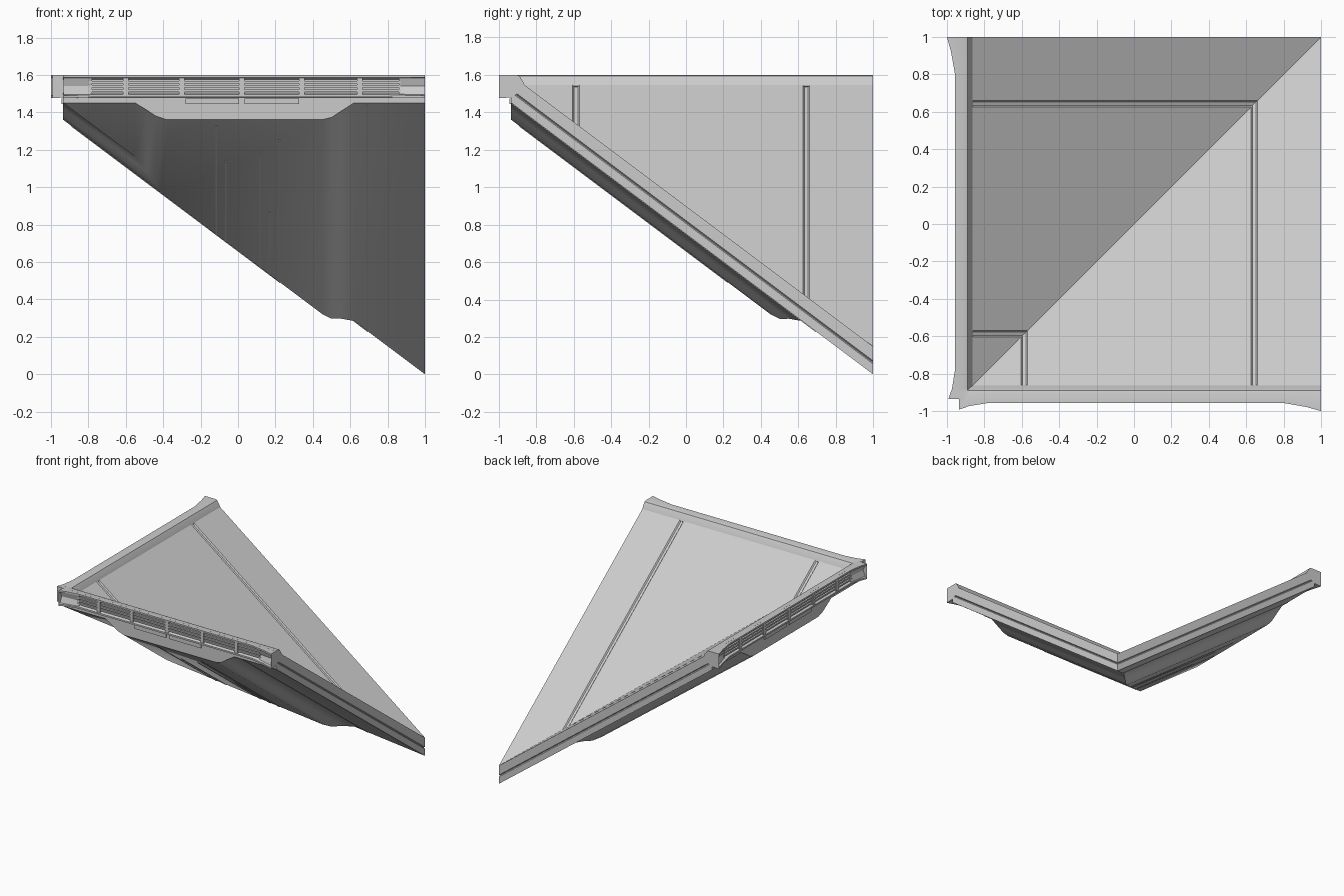
import bpy, bmesh
from mathutils import Vector

if "Cube" in bpy.data.objects:
    bpy.data.objects.remove(bpy.data.objects["Cube"])

SLOPE = 0.75


def base(y):
    return SLOPE * (1 - y)


def add_loft(bm, sections):
    """Skin a list of equal closed sections and cap both ends."""
    rings = [[bm.verts.new(p) for p in s] for s in sections]
    n = len(rings[0])
    for a, b in zip(rings, rings[1:]):
        for i in range(n):
            j = (i + 1) % n
            bm.faces.new((a[i], a[j], b[j], b[i]))
    caps = [bm.faces.new(rings[0][::-1]), bm.faces.new(rings[-1])]
    bmesh.ops.triangulate(bm, faces=caps)


def add_box(bm, x0, x1, y0, y1, z0, z1):
    add_loft(bm, [[(x, y0, z0), (x, y1, z0), (x, y1, z1), (x, y0, z1)] for x in (x0, x1)])


def finish(bm, name):
    """Mitre on the diagonal x = y, then reflect across it."""
    bmesh.ops.recalc_face_normals(bm, faces=bm.faces[:])
    bmesh.ops.bisect_plane(bm, geom=bm.verts[:] + bm.edges[:] + bm.faces[:], dist=1e-5,
                           plane_co=(0, 0, 0), plane_no=(1, -1, 0), clear_inner=True)
    twin = bmesh.ops.duplicate(bm, geom=bm.verts[:] + bm.edges[:] + bm.faces[:])["geom"]
    for g in twin:
        if isinstance(g, bmesh.types.BMVert):
            g.co = Vector((g.co.y, g.co.x, g.co.z))
    bmesh.ops.reverse_faces(bm, faces=[g for g in twin if isinstance(g, bmesh.types.BMFace)])
    bmesh.ops.remove_doubles(bm, verts=bm.verts[:], dist=1e-4)
    me = bpy.data.meshes.new(name)
    bm.to_mesh(me)
    bm.free()
    ob = bpy.data.objects.new(name, me)
    bpy.context.collection.objects.link(ob)
    bpy.context.view_layer.objects.active = ob
    ob.select_set(True)
    bpy.ops.object.shade_smooth_by_angle(angle=0.5)
    ob.select_set(False)


# sloping deck: cross-section with panel grooves, edge groove and belly bulge
T = 0.149
top = [(-1.0, T)]
for g in (-0.605, 0.625):
    top += [(g, T), (g + 0.008, T - 0.012), (g + 0.027, T - 0.012), (g + 0.035, T)]
profile = top + [(1, T), (1, 0.072), (0.99, 0.064), (1, 0.056), (1, 0),
                 (0.62, 0), (0.55, -0.04), (0.5, -0.078), (0.45, -0.09),
                 (-0.38, -0.09), (-0.44, -0.07), (-0.49, -0.03), (-0.55, 0), (-1, 0)]
bm = bmesh.new()
add_loft(bm, [[(x, y, base(y) + dz) for x, dz in profile] for y in (-0.935, 1.0)])
finish(bm, "corner_deck")

# top rail: channel section, lips flared outward at both ends
def rail_section(x, f, drop):
    pts = [(-0.86, 1.54), (-0.868, 1.56), (-0.89, 1.595), (-0.905, 1.6), (f, 1.6), (f, 1.587),
           (-0.935, 1.577), (-0.935, 1.503), (f, 1.495 - drop), (f, 1.482 - drop),
           (-0.93, 1.48), (-0.90, 1.50)]
    return [(x, y, z) for y, z in pts]

bm = bmesh.new()
add_loft(bm, [rail_section(*a) for a in ((-0.935, -0.992, 0.006), (-0.88, -0.973, 0.004),
                                         (-0.78, -0.957, 0), (0.8, -0.957, 0),
                                         (0.92, -0.978, 0.004), (1.0, -1.0, 0.006))])
finish(bm, "top_rail")

# slats and dividers inside the rail channel
bm = bmesh.new()
for z in (1.562, 1.540, 1.516):
    add_box(bm, -0.8, 0.87, -0.949, -0.934, z - 0.006, z + 0.006)
for x in (-0.6, -0.3, 0.02, 0.34, 0.65):
    add_box(bm, x - 0.015, x + 0.015, -0.953, -0.934, 1.495, 1.587)
finish(bm, "rail_slats")

# wedge blocks closing the channel ends
bm = bmesh.new()
for xa, xb, f in ((-0.934, -0.78, -0.975), (0.999, 0.86, -0.982)):
    add_loft(bm, [[(x, y, 1.495), (x, -0.93, 1.495), (x, -0.93, 1.587), (x, y, 1.587),
                   (x, (y - 0.935) / 2, 1.54)] for x, y in ((xa, f), (xb, -0.95))])
finish(bm, "rail_end_blocks")

# small plates beneath the rail
bm = bmesh.new()
for x0, x1 in ((-0.28, 0.005), (0.035, 0.325)):
    add_box(bm, x0, x1, -0.944, -0.93, 1.445, 1.475)
finish(bm, "front_plates")

# fine ribs on the underside
bm = bmesh.new()
for x, y0, d in ((-0.115, -0.89, 0.09), (-0.065, -0.64, 0.09), (0.12, -0.69, 0.09),
                 (0.17, -0.28, 0.09), (0.22, -0.79, 0.09), (0.69, -0.93, 0.0)):
    add_loft(bm, [[(x + s, y, base(y) - d + dz) for s, dz in
                   ((-0.004, 0.004), (0.004, 0.004), (0.004, -0.004), (-0.004, -0.004))]
                  for y in (y0, 1.0)])
finish(bm, "underside_ribs")
